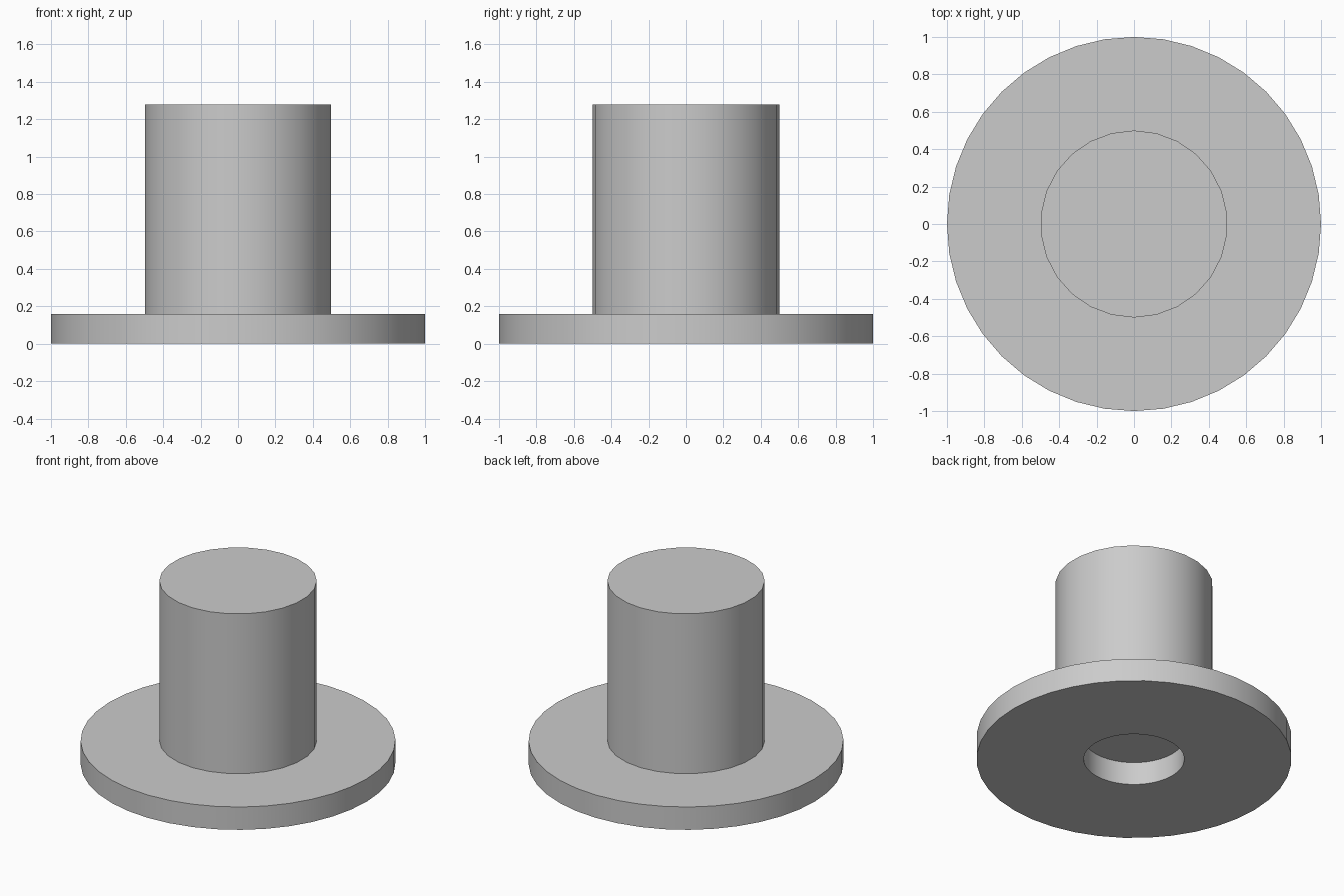
import bpy, bmesh, math

cube = bpy.data.objects.get("Cube")
if cube:
    bpy.data.objects.remove(cube, do_unlink=True)

# Single plain grey
grey = bpy.data.materials.new("plain grey")
grey.use_nodes = True
colour = (0.6, 0.6, 0.6, 1)
grey.diffuse_color = colour
grey.node_tree.nodes["Principled BSDF"].inputs["Base Color"].default_value = colour


def lathe(name, profile, sides, closed=False):
    """Revolve (radius, z) points into faceted rings; cap both ends unless closed."""
    bm = bmesh.new()
    rings = []
    for r, z in profile:
        angles = [math.pi / 2 + math.tau * i / sides for i in range(sides)]
        rings.append([bm.verts.new((r * math.cos(a), r * math.sin(a), z)) for a in angles])
    pairs = list(zip(rings, rings[1:]))
    if closed:
        pairs.append((rings[-1], rings[0]))
    else:
        bm.faces.new(rings[0])
        bm.faces.new(rings[-1])
    for low, high in pairs:
        for i in range(sides):
            j = (i + 1) % sides
            bm.faces.new((low[i], low[j], high[j], high[i]))
    bmesh.ops.recalc_face_normals(bm, faces=bm.faces)
    mesh = bpy.data.meshes.new(name)
    bm.to_mesh(mesh)
    bm.free()
    mesh.materials.append(grey)
    obj = bpy.data.objects.new(name, mesh)
    bpy.context.collection.objects.link(obj)
    bpy.ops.object.select_all(action="DESELECT")
    obj.select_set(True)
    bpy.context.view_layer.objects.active = obj
    bpy.ops.object.shade_smooth_by_angle(angle=math.radians(30))
    return obj


BASE = 0.16   # flange thickness
TOP = 1.28    # overall height
HOLE = 0.32   # radius of the recess underneath

# Flange with a round opening, closed above by the solid post
lathe("flange", [(1, 0), (1, BASE), (HOLE, BASE), (HOLE, 0)], 40, closed=True)
lathe("post", [(0.5, BASE), (0.5, TOP)], 26)
